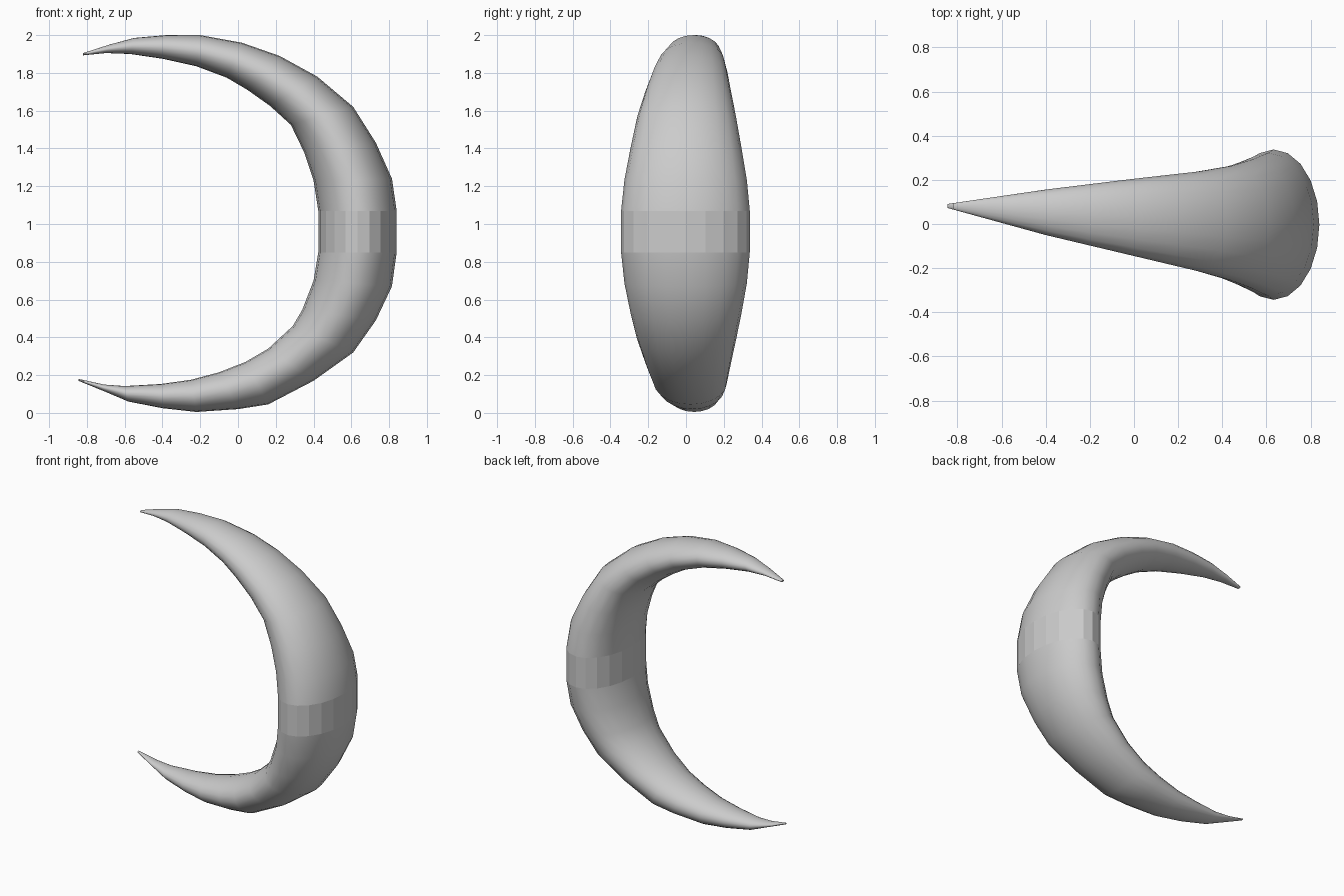
import bpy
import bmesh
import math

if "Cube" in bpy.data.objects:
    bpy.data.objects.remove(bpy.data.objects["Cube"])

SIDES = 20

# Cross-sections from upper tip to lower tip: outer x, outer z, inner x, inner z
upper = [
    (-.82, 1.905, -.82, 1.893), (-.68, 1.95, -.70, 1.905), (-.55, 1.985, -.57, 1.90),
    (-.38, 2.0, -.40, 1.875), (-.20, 2.0, -.22, 1.835), (.02, 1.96, -.06, 1.775),
    (.22, 1.89, .05, 1.71), (.42, 1.78, .17, 1.625), (.61, 1.62, .28, 1.525),
    (.73, 1.43, .35, 1.38), (.815, 1.24, .40, 1.23), (.84, 1.07, .425, 1.07),
]
lower = [
    (.84, .85, .425, .85), (.815, .67, .40, .70), (.73, .49, .34, .545),
    (.61, .32, .29, .46), (.40, .17, .16, .34), (.16, .045, .04, .27),
    (0, .02, -.10, .215), (-.22, .005, -.25, .175), (-.40, .025, -.41, .153),
    (-.58, .06, -.60, .142), (-.71, .115, -.71, .15), (-.845, .17, -.845, .18),
]

# Depth by position along x: x, centre y, half width (the tips lean backwards)
depth = [(-.85, .082, .008), (-.4, .053, .103), (0, .03, .175),
         (.4, .005, .245), (.545, 0, .295), (.61, -.002, .325), (.633, -.003, .341)]


def depth_at(x):
    for (x0, c0, w0), (x1, c1, w1) in zip(depth, depth[1:]):
        if x <= x1:
            t = (x - x0) / (x1 - x0)
            return c0 + t * (c1 - c0), w0 + t * (w1 - w0)
    return depth[-1][1:]


# Crescent: elliptical rings bridged from tip to tip
bm = bmesh.new()
rings = []
for ox, oz, ix, iz in upper + lower:
    cx, cz = (ox + ix) / 2, (oz + iz) / 2
    cy, w = depth_at(cx)
    ring = []
    for k in range(SIDES):
        a = 2 * math.pi * k / SIDES
        c = math.cos(a)
        ring.append(bm.verts.new((cx + (ox - ix) / 2 * c, cy + w * math.sin(a),
                                  cz + (oz - iz) / 2 * c)))
    rings.append(ring)

for i, (r0, r1) in enumerate(zip(rings, rings[1:])):
    for k in range(SIDES):
        n = (k + 1) % SIDES
        face = bm.faces.new((r0[k], r0[n], r1[n], r1[k]))
        # The middle band is faceted, the rest is smooth
        face.smooth = i != len(upper) - 1
bm.faces.new(rings[0])
bm.faces.new(rings[-1])
bmesh.ops.recalc_face_normals(bm, faces=bm.faces)

mesh = bpy.data.meshes.new("crescent")
bm.to_mesh(mesh)
bm.free()
crescent = bpy.data.objects.new("crescent", mesh)
bpy.context.collection.objects.link(crescent)
